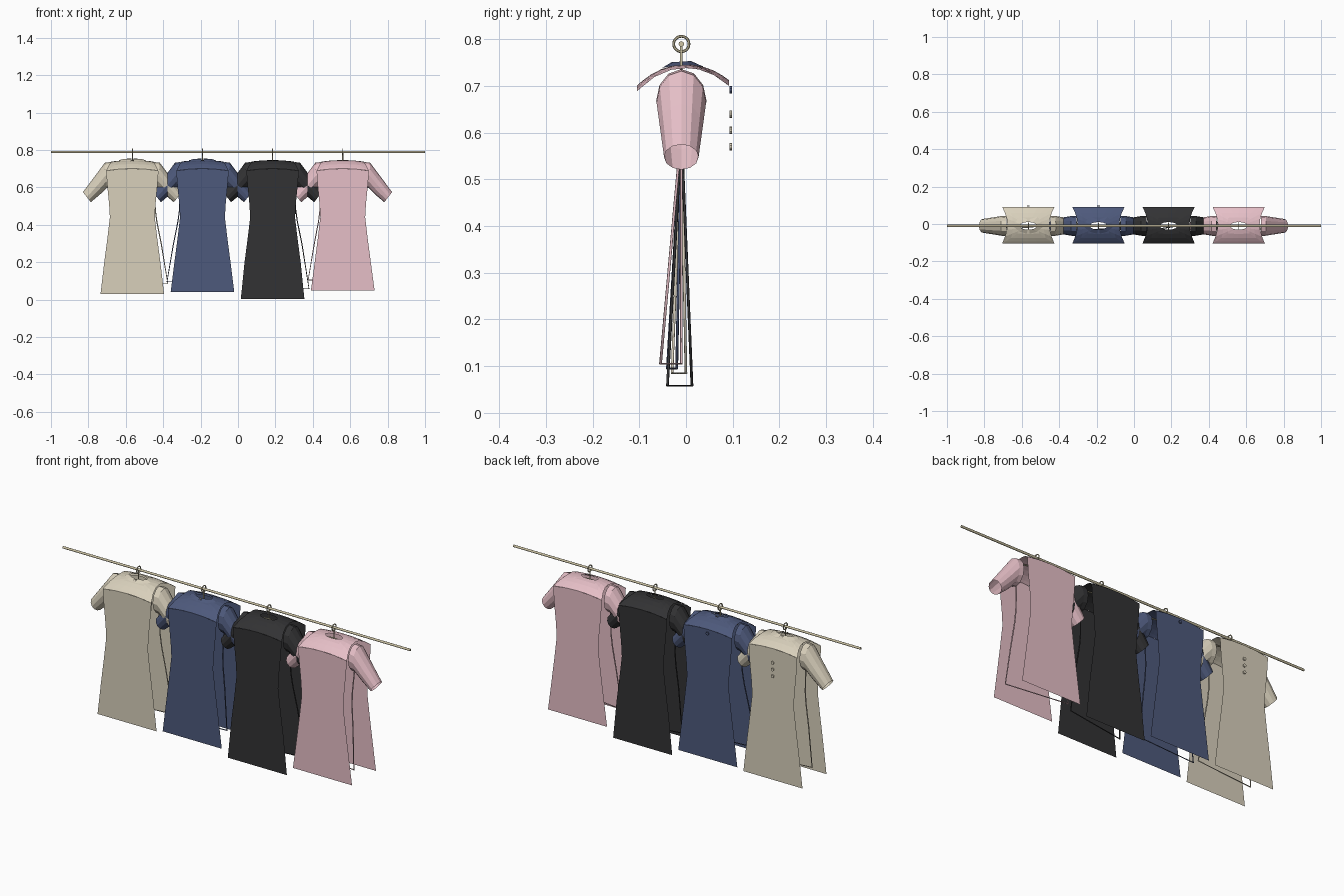
import bpy, math

if "Cube" in bpy.data.objects:
    bpy.data.objects.remove(bpy.data.objects["Cube"])

YC = -0.01          # rod and sleeve centre line
Y_FRONT, Y_BACK = -0.105, 0.092


def material(name, rgb):
    m = bpy.data.materials.new(name)
    m.diffuse_color = (*rgb, 1)
    m.use_nodes = True
    m.node_tree.nodes["Principled BSDF"].inputs["Base Color"].default_value = m.diffuse_color
    return m


def mesh_object(name, verts, faces, mat):
    me = bpy.data.meshes.new(name)
    me.from_pydata(verts, [], faces)
    me.update()
    me.materials.append(mat)
    ob = bpy.data.objects.new(name, me)
    bpy.context.collection.objects.link(ob)
    return ob


def loft(name, rings, mat, closed=True):
    """Skin between rows holding the same number of points."""
    n = len(rings[0])
    verts = [p for r in rings for p in r]
    faces = []
    for i in range(len(rings) - 1):
        for j in range(n if closed else n - 1):
            k = (j + 1) % n
            faces.append((i * n + j, i * n + k, (i + 1) * n + k, (i + 1) * n + j))
    return mesh_object(name, verts, faces, mat)


def tube(name, pts, radius, mat, res=1):
    cu = bpy.data.curves.new(name, 'CURVE')
    cu.dimensions = '3D'
    cu.bevel_depth = radius
    cu.bevel_resolution = res
    cu.use_fill_caps = True
    sp = cu.splines.new('POLY')
    sp.points.add(len(pts) - 1)
    for p, co in zip(sp.points, pts):
        p.co = (*co, 1)
    cu.materials.append(mat)
    ob = bpy.data.objects.new(name, cu)
    bpy.context.collection.objects.link(ob)
    return ob


def yoke_z(x, y):
    """Height of the draped shoulder surface."""
    t = min(1, abs(y) / 0.105)
    return 0.746 - 0.045 * t ** 2.2 - 0.012 * min(1, abs(x) / 0.14) ** 2


def panel(name, cx, y, hem, mat):
    prof = [(0.14, yoke_z(0.14, y)), (0.135, 0.62), (0.124, 0.51), (0.12, 0.44),
            (0.133, 0.33), (0.15, 0.2), (0.17, hem)]
    # the top row follows the yoke edge
    rows = []
    for i, (w, z) in enumerate(prof):
        xs = [w * f for f in (-1, -0.5, 0, 0.5, 1)]
        rows.append([(cx + x, y, yoke_z(x, y) if i == 0 else z) for x in xs])
    loft(name, rows, mat, closed=False)


def yoke(name, cx, mat):
    quarter = [(0.112, 0), (0.115, 0.03), (0.125, 0.065), (0.14, 0.1), (0.1, 0.1), (0.05, 0.1)]
    outer = quarter + [(0, 0.1)] + [(-x, y) for x, y in reversed(quarter)]
    outer += [(x, -y) for x, y in reversed(outer[1:-1])]
    angles = [math.atan2(y / 0.35, x) for x, y in outer]
    rings = []
    for t in (0, 0.3, 0.6, 0.85, 1):
        ring = []
        for (ox, oy), a in zip(outer, angles):
            oy = oy * (Y_BACK if oy > 0 else -Y_FRONT) / 0.1
            nx, ny = 0.048 * math.cos(a), YC + 0.02 * math.sin(a)
            x, y = nx + (ox - nx) * t, ny + (oy - ny) * t
            ring.append((cx + x, y, yoke_z(x, y)))
        rings.append(ring)
    loft(name, rings, mat)


def sleeve(name, cx, side, mat):
    # centre x, centre z, ring tilt in x, half height, half depth
    secs = [(0.118, 0.668, 0.0, 0.068, 0.054), (0.143, 0.664, 0.004, 0.068, 0.053),
            (0.185, 0.613, 0.014, 0.049, 0.046), (0.243, 0.548, 0.021, 0.027, 0.037)]
    rings = []
    for x, z, tx, h, d in secs:
        ring = []
        for k in range(12):
            a = math.tau * k / 12
            ring.append((cx + side * (x + tx * math.cos(a)), YC + d * math.sin(a),
                         z + h * math.cos(a)))
        rings.append(ring)
    loft(name, rings, mat)


def collar(name, cx, mat):
    # two folded flaps around the neck, open at the back
    for side in (-1, 1):
        rows = []
        for t, lift in ((0, 0.008), (1, 0.002)):
            row = []
            for a, r in ((-85, 1.35), (-55, 1.25), (-10, 1.2), (30, 1.25), (62, 1.75), (84, 1.2)):
                a = math.radians(a)
                k = 1 + (r - 0.65) * t
                x = 0.05 * k * math.cos(a)
                y = YC + (0.021 + 0.025 * (r - 0.65) * t * 1.2) * math.sin(a)
                row.append((cx + side * x, y, yoke_z(x, y) + lift))
            rows.append(row)
        loft(name, rows, mat, closed=False)


def button(name, x, z, mat):
    bpy.ops.mesh.primitive_cylinder_add(vertices=10, radius=0.008, depth=0.006,
                                        location=(x, Y_BACK + 0.004, z),
                                        rotation=(math.pi / 2, 0, 0))
    ob = bpy.context.object
    ob.name = name
    ob.data.materials.append(mat)


metal = material("brass", (0.62, 0.56, 0.38))

# rod
tube("hanging_rod", [(-1, YC, 0.79), (1, YC, 0.79)], 0.006, metal, 2)

# name, centre x, hem z, colour, side-cord shift, cord y left / right, has collar
dresses = [
    ("cream", -0.565, 0.03, (0.69, 0.63, 0.50), 0.025, -0.03, 0.0, True),
    ("navy", -0.19, 0.04, (0.075, 0.1, 0.2), -0.025, -0.04, -0.02, True),
    ("black", 0.185, 0.003, (0.032, 0.032, 0.034), 0.03, -0.04, 0.013, False),
    ("pink", 0.56, 0.05, (0.79, 0.52, 0.57), -0.02, -0.01, -0.055, False),
]

for name, cx, hem, rgb, shift, yl, yr, has_collar in dresses:
    mat = material(name + "_cloth", rgb)
    panel(name + "_front_panel", cx, Y_FRONT, hem, mat)
    panel(name + "_back_panel", cx, Y_BACK, hem, mat)
    yoke(name + "_yoke", cx, mat)
    for side in (-1, 1):
        sleeve(name + "_sleeve", cx, side, mat)

    # inner seam cord: down one side, along the hem, up the other
    half = [(0.118, 0.6), (0.117, 0.48), (0.122, 0.42), (0.14, 0.3), (0.165, hem + 0.055)]
    pts = []
    for side, y in ((-1, yl), (1, yr)):
        leg = []
        for w, z in half:
            k = (0.6 - z) / (0.55 - hem)
            leg.append((cx + side * w + shift * k, YC + (y - YC) * k, z))
        pts += leg if side < 0 else leg[::-1]
    tube(name + "_seam_cord", pts, 0.003, mat)

    # hanger: ring on the rod, stem and hidden arms
    bpy.ops.mesh.primitive_torus_add(location=(cx, YC, 0.79), rotation=(0, math.pi / 2, 0),
                                     major_radius=0.0165, minor_radius=0.003,
                                     major_segments=20, minor_segments=6)
    ring = bpy.context.object
    ring.name = name + "_hanger_ring"
    ring.data.materials.append(metal)
    tube(name + "_hanger_stem", [(cx, YC, 0.79), (cx, YC, 0.735)], 0.003, metal)
    tube(name + "_hanger_arms", [(cx - 0.1, YC, 0.725), (cx, YC, 0.735), (cx + 0.1, YC, 0.725)],
         0.003, metal)

    # collar and back placket
    if has_collar:
        collar(name + "_collar", cx, mat)
        path = [(0.062, 0.69), (0.074, 0.65), (0.079, 0.605), (0.058, 0.56)]
        if name == "cream":
            path = [(0.064, 0.69), (0.078, 0.65), (0.085, 0.6), (0.078, 0.545)]
        rows = [[(cx - 0.012, y, z), (cx + 0.012, y, z)] for y, z in path]
        loft(name + "_placket", rows, mat, closed=False)

# buttons down the cream back, one at the navy neck
for z in (0.64, 0.605, 0.57):
    button("cream_button", -0.565, z, bpy.data.materials["cream_cloth"])
button("navy_button", -0.19, 0.692, bpy.data.materials["navy_cloth"])
